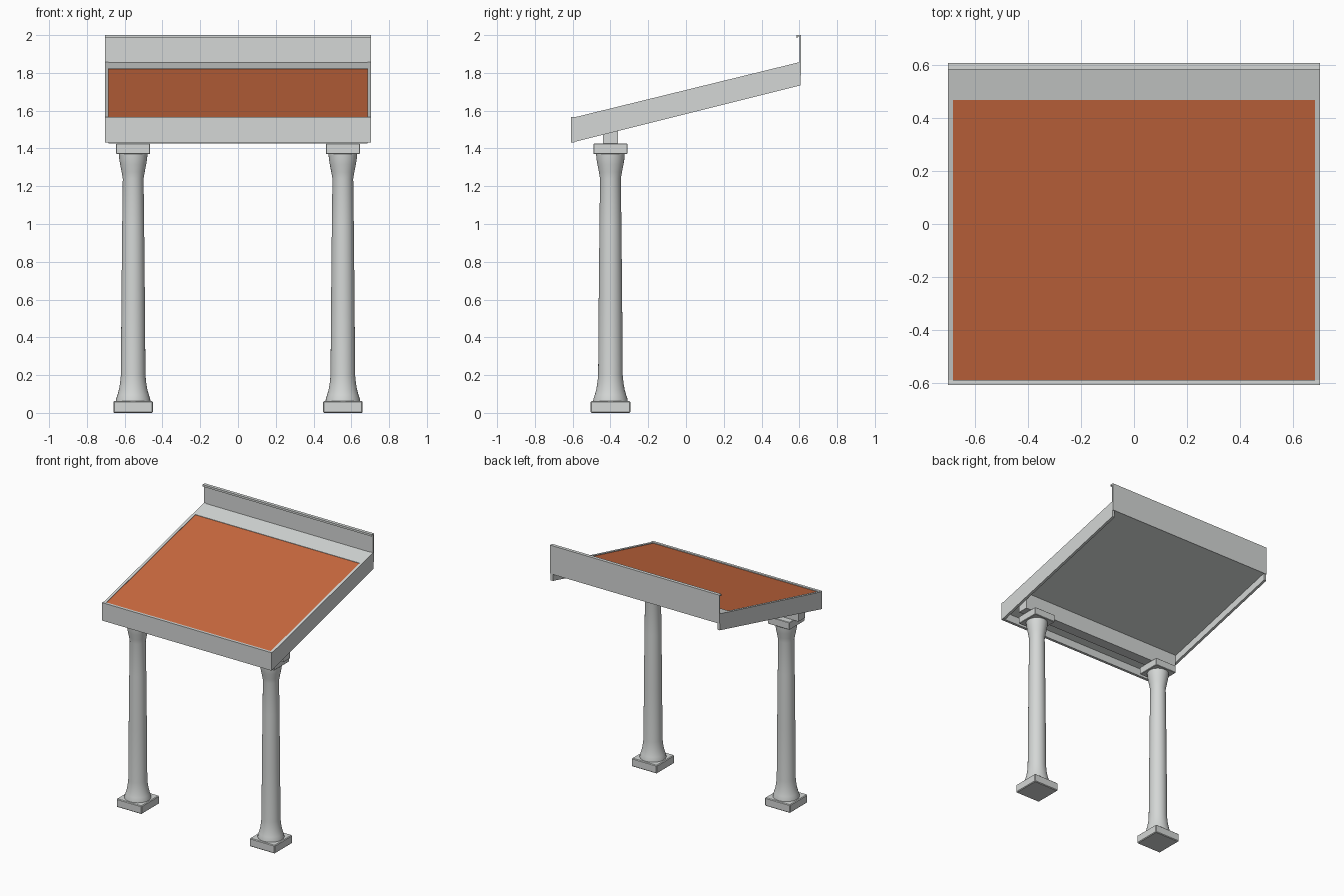
import bpy
import bmesh
from math import pi, cos, sin

if "Cube" in bpy.data.objects:
    bpy.data.objects.remove(bpy.data.objects["Cube"], do_unlink=True)


def material(name, rgb):
    mat = bpy.data.materials.new(name)
    mat.use_nodes = True
    color = (*rgb, 1)
    mat.diffuse_color = color
    mat.node_tree.nodes["Principled BSDF"].inputs["Base Color"].default_value = color
    return mat


GREY = material("light grey", (0.66, 0.68, 0.67))
ORANGE = material("terracotta orange", (0.60, 0.145, 0.050))

# Roof measurements
HALF_W = 0.705    # half width
WALL = 0.02       # rim thickness
FRONT, BACK = -0.61, 0.605
TILE_END = 0.47   # where the tiled surface stops
INNER = HALF_W - WALL


def rim_top(y):
    return 1.565 + 0.245 * (y + 0.59)


def rim_bottom(y):
    return 1.435 + 0.25 * (y + 0.59)


def finish(name, bm, mat):
    bmesh.ops.recalc_face_normals(bm, faces=bm.faces)
    mesh = bpy.data.meshes.new(name)
    bm.to_mesh(mesh)
    bm.free()
    mesh.materials.append(mat)
    obj = bpy.data.objects.new(name, mesh)
    bpy.context.collection.objects.link(obj)
    return obj


def extrude_x(name, outline, x0, x1, mat):
    """Solid with a (y, z) outline running from x0 to x1."""
    bm = bmesh.new()
    face = bm.faces.new([bm.verts.new((x0, y, z)) for y, z in outline])
    out = bmesh.ops.extrude_face_region(bm, geom=[face])
    moved = [v for v in out["geom"] if isinstance(v, bmesh.types.BMVert)]
    bmesh.ops.translate(bm, verts=moved, vec=(x1 - x0, 0, 0))
    return finish(name, bm, mat)


def box(y0, y1, z0, z1):
    return [(y0, z0), (y1, z0), (y1, z1), (y0, z1)]


def slab(y0, y1, drop, lift):
    """Sloping outline between the rim's top and bottom edges."""
    return [(y0, rim_bottom(y0) + lift), (y1, rim_bottom(y1) + lift),
            (y1, rim_top(y1) - drop), (y0, rim_top(y0) - drop)]


def block(name, x, y, z0, z1, half, bevel):
    """Square block with softly cut edges."""
    bm = bmesh.new()
    bmesh.ops.create_cube(bm, size=1)
    for v in bm.verts:
        v.co = (x + v.co.x * 2 * half, y + v.co.y * 2 * half,
                z0 + (v.co.z + 0.5) * (z1 - z0))
    bmesh.ops.bevel(bm, geom=bm.edges[:], offset=bevel, segments=1, affect="EDGES")
    return finish(name, bm, GREY)


def lathe(name, x, y, profile, sides=32):
    """Closed turned solid from (radius, height) points."""
    bm = bmesh.new()
    rings = [[bm.verts.new((x + r * cos(2 * pi * i / sides),
                            y + r * sin(2 * pi * i / sides), z))
              for i in range(sides)] for r, z in profile]
    for low, high in zip(rings, rings[1:]):
        for i in range(sides):
            j = (i + 1) % sides
            bm.faces.new((low[i], low[j], high[j], high[i]))
    bm.faces.new(rings[0])
    bm.faces.new(rings[-1])
    return finish(name, bm, GREY)


# Roof rim: front fascia and two sloping sides
extrude_x("front_fascia", box(FRONT, FRONT + WALL, 1.432, 1.567), -HALF_W, HALF_W, GREY)
for side, s in (("left", 1), ("right", -1)):
    extrude_x(side + "_rim", slab(FRONT + WALL, BACK, 0, 0),
              s * INNER, s * HALF_W, GREY)

# Roof deck, tiled surface and the bare strip behind it
extrude_x("roof_deck", slab(FRONT + WALL, 0.6, 0.012, 0.055), -INNER, INNER, GREY)
for name, y0, y1, lift, mat in (("tiled_surface", FRONT + WALL, TILE_END, 0.004, ORANGE),
                                ("back_strip", TILE_END, 0.6, 0.001, GREY)):
    outline = [(y0, rim_top(y0) - 0.012), (y1, rim_top(y1) - 0.012),
               (y1, rim_top(y1) - lift), (y0, rim_top(y0) - lift)]
    extrude_x(name, outline, -INNER, INNER, mat)

# Upright back panel with a folded top lip
extrude_x("back_panel",
          [(0.602, 1.785), (0.61, 1.785), (0.61, 2.0), (0.585, 2.0),
           (0.585, 1.985), (0.59, 1.985), (0.59, 1.993), (0.602, 1.993)],
          -HALF_W, HALF_W, GREY)

# Beam carried by the columns
extrude_x("support_beam",
          [(-0.44, 1.425), (-0.36, 1.425), (-0.36, 1.56), (-0.44, 1.54)],
          -INNER, INNER, GREY)

# Columns: plinth, turned shaft with flared ends, square capital
SHAFT = [(0.092, 0.055), (0.090, 0.075), (0.083, 0.095), (0.075, 0.125),
         (0.069, 0.16), (0.065, 0.20), (0.062, 0.60), (0.058, 1.0),
         (0.055, 1.24), (0.061, 1.275), (0.069, 1.315), (0.074, 1.345),
         (0.076, 1.375)]
for side, s in (("left", 1), ("right", -1)):
    x, y = s * 0.555, -0.40
    block(side + "_plinth", x, y, 0, 0.062, 0.105, 0.005)
    shaft = lathe(side + "_column_shaft", x, y, SHAFT)
    block(side + "_capital", x, y, 1.37, 1.426, 0.09, 0.003)
    bpy.ops.object.select_all(action="DESELECT")
    shaft.select_set(True)
    bpy.context.view_layer.objects.active = shaft
    bpy.ops.object.shade_smooth_by_angle(angle=0.7)
